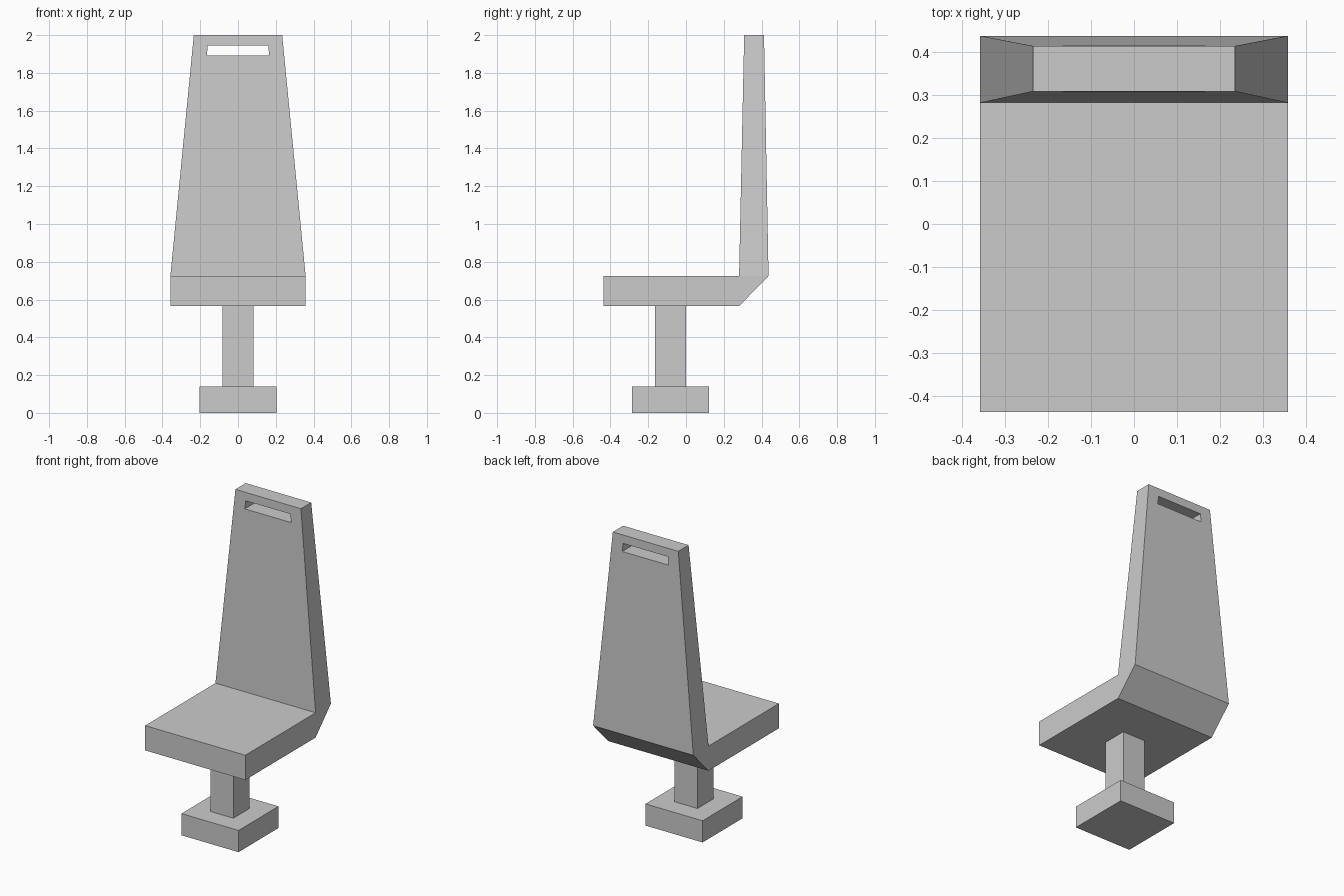
import bpy, bmesh

if "Cube" in bpy.data.objects:
    bpy.data.objects.remove(bpy.data.objects["Cube"])


def make_object(name, bm):
    bmesh.ops.recalc_face_normals(bm, faces=bm.faces[:])
    mesh = bpy.data.meshes.new(name)
    bm.to_mesh(mesh)
    bm.free()
    obj = bpy.data.objects.new(name, mesh)
    bpy.context.collection.objects.link(obj)
    return obj


def box(name, half, y, z0, z1):
    """Square block standing between two heights."""
    bm = bmesh.new()
    bmesh.ops.create_cube(bm, size=1)
    for v in bm.verts:
        v.co = (v.co.x * 2 * half, y + v.co.y * 2 * half, z0 if v.co.z < 0 else z1)
    return make_object(name, bm)


def side_profile(name, points, panels):
    """Mirror a side outline of (half width, y, z) points; panels split the sides."""
    bm = bmesh.new()
    left, right = ([bm.verts.new((s * w, y, z)) for w, y, z in points] for s in (-1, 1))
    for panel in panels:
        for side in (left, right):
            bm.faces.new([side[i] for i in panel])
    n = len(points)
    for i in range(n):
        j = (i + 1) % n
        bm.faces.new((left[i], left[j], right[j], right[i]))
    return make_object(name, bm)


# Pedestal
MID_Y = -0.082
box("base", 0.204, MID_Y, 0, 0.14)
box("post", 0.082, MID_Y, 0.14, 0.565)

# Seat and tapered backrest as one shell
W, T = 0.358, 0.234
seat = side_profile("seat_and_backrest", [
    (W, -0.437, 0.565), (W, 0.281, 0.565), (W, 0.437, 0.725),
    (T, 0.413, 2.0), (T, 0.308, 2.0),
    (W, 0.281, 0.725), (W, -0.437, 0.725),
], [(0, 1, 2, 5, 6), (2, 3, 4, 5)])

# Grip slot through the top of the backrest
cutter = side_profile("slot_cutter", [
    (0.165, 0.2, 1.893), (0.165, 0.5, 1.893),
    (0.16, 0.5, 1.946), (0.16, 0.2, 1.946),
], [(0, 1, 2, 3)])
cutter.hide_render = True
cutter.hide_viewport = True
cut = seat.modifiers.new("grip_slot", 'BOOLEAN')
cut.operation = 'DIFFERENCE'
cut.solver = 'EXACT'
cut.object = cutter
